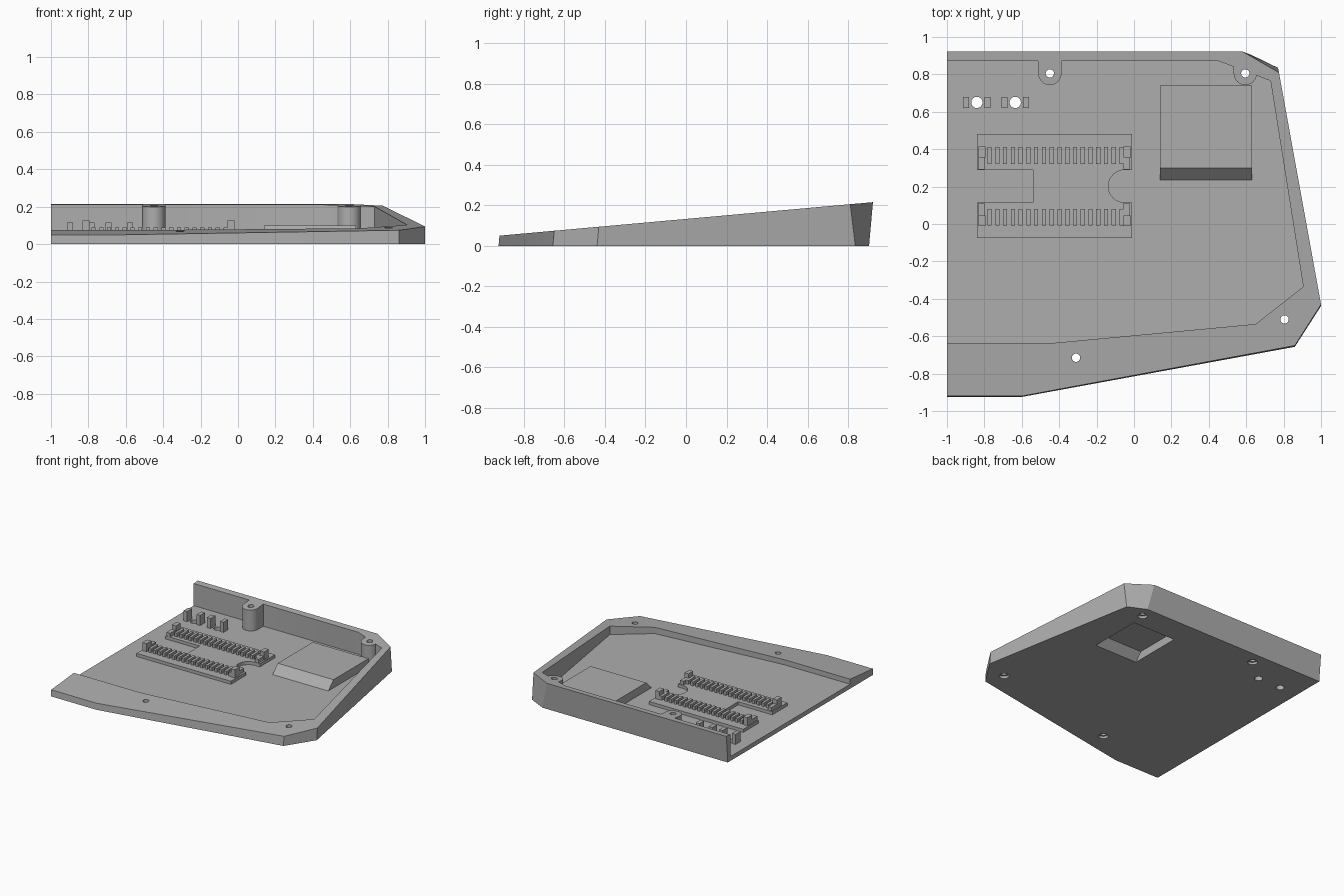
import bpy
import bmesh
from math import sin, cos, pi, radians

cube = bpy.data.objects.get("Cube")
if cube:
    bpy.data.objects.remove(cube, do_unlink=True)

GREY = (0.42, 0.42, 0.42, 1)
grey = bpy.data.materials.new("plain grey")
grey.diffuse_color = GREY
grey.use_nodes = True
grey.node_tree.nodes["Principled BSDF"].inputs["Base Color"].default_value = GREY

TILT = 0.0897
FLOOR = 0.035
PLATE_TOP = 0.06


def rim_height(y):
    return 0.05 + TILT * (y + 0.92)


def loft(name, low, high):
    """Closed solid between two matching rings of 3D points."""
    bm = bmesh.new()
    a = [bm.verts.new(p) for p in low]
    b = [bm.verts.new(p) for p in high]
    n = len(a)
    bm.faces.new(a)
    bm.faces.new(b)
    for i in range(n):
        j = (i + 1) % n
        bm.faces.new((a[i], a[j], b[j], b[i]))
    bmesh.ops.recalc_face_normals(bm, faces=bm.faces)
    mesh = bpy.data.meshes.new(name)
    bm.to_mesh(mesh)
    bm.free()
    mesh.materials.append(grey)
    ob = bpy.data.objects.new(name, mesh)
    bpy.context.collection.objects.link(ob)
    return ob


def prism(name, outline, z0, z1):
    return loft(name, [(x, y, z0) for x, y in outline],
                [(x, y, z1) for x, y in outline])


def box(name, x0, x1, y0, y1, z0, z1):
    return prism(name, [(x0, y0), (x1, y0), (x1, y1), (x0, y1)], z0, z1)


def arc(cx, cy, r, start, end, steps):
    return [(cx + r * cos(start + (end - start) * i / steps),
             cy + r * sin(start + (end - start) * i / steps))
            for i in range(steps + 1)]


def disc(name, x, y, r, z0, z1):
    return prism(name, arc(x, y, r, 0, 2 * pi, 32)[:-1], z0, z1)


def combine(target, tool, operation="DIFFERENCE"):
    """Apply a boolean and discard the tool."""
    mod = target.modifiers.new("cut", "BOOLEAN")
    mod.operation = operation
    mod.solver = "EXACT"
    mod.object = tool
    bpy.context.view_layer.objects.active = target
    bpy.ops.object.modifier_apply(modifier=mod.name)
    bpy.data.objects.remove(tool, do_unlink=True)


def ramp_block(name, x0, x1, y0, y1, z0, z1, run):
    """Block whose front face leans back."""
    return loft(name, [(x0, y0, z0), (x1, y0, z0), (x1, y1, z0), (x0, y1, z0)],
                [(x0, y0 + run, z1), (x1, y0 + run, z1), (x1, y1, z1), (x0, y1, z1)])


# Wedge-shaped tray, walls square to the tilted rim
outer = [(-1, -0.92), (-0.6, -0.92), (0.86, -0.65), (1, -0.43),
         (0.775, 0.81), (0.58, 0.922), (-1, 0.922)]
base = [(x, y - TILT * rim_height(y), 0) for x, y in outer]
base[4] = (0.77, 0.835, 0)
base[5] = (0.63, 0.903, 0)
tray = loft("tray", base, [(x, y, rim_height(y)) for x, y in outer])

# Pocket, leaving two screw bosses standing against the back wall
bosses = [(-0.45, 0.805), (0.595, 0.805)]
inner = [(-1.1, -0.635), (-0.42, -0.635), (0.65, -0.535), (0.905, -0.335),
         (0.73, 0.765), (0.45, 0.872), (-1.1, 0.872)]
pocket = prism("pocket_cutter", inner, FLOOR, 0.5)
for x, y in bosses:
    outline = arc(x, y, 0.062, pi, 2 * pi, 20) + [(x + 0.062, 1), (x - 0.062, 1)]
    combine(pocket, prism("boss_cutter", outline, -0.1, 0.7))
combine(tray, pocket)

# Raised housing, hollow underneath
combine(tray, ramp_block("housing", 0.14, 0.63, 0.22, 0.74, 0.02, 0.10, 0.08), "UNION")
combine(tray, ramp_block("recess_cutter", 0.2, 0.58, 0.235, 0.69, -0.03, 0.065, 0.08))

# Screw holes with counterbores, and plain button holes
for x, y in bosses + [(0.805, -0.51), (-0.31, -0.715)]:
    combine(tray, disc("hole_cutter", x, y, 0.022, -0.1, 0.4))
    combine(tray, disc("counterbore_cutter", x, y, 0.036, -0.1, 0.02))
for x in (-0.84, -0.635):
    combine(tray, disc("hole_cutter", x, 0.65, 0.03, -0.1, 0.4))

# Board holder plate with a slot and a round notch
plate = ([(-0.84, -0.075), (-0.01, -0.075), (-0.01, 0.115)]
         + arc(-0.05, 0.202, 0.087, 1.5 * pi, 0.5 * pi, 20)
         + [(-0.01, 0.289), (-0.01, 0.48), (-0.84, 0.48),
            (-0.84, 0.29), (-0.54, 0.29), (-0.54, 0.115), (-0.84, 0.115)])
prism("holder_plate", plate, FLOOR - 0.005, PLATE_TOP)

# Pin combs and corner clips, mirrored about the holder's middle
MIDDLE = 0.201
COUNT = 18
for side, label in ((1, "back"), (-1, "front")):
    def span(a, b):
        return sorted((MIDDLE + side * a, MIDDLE + side * b))
    y0, y1 = span(0.12, 0.21)
    for i in range(COUNT):
        x = -0.772 + i * 0.0415
        box(f"{label}_comb_tooth", x - 0.011, x + 0.011, y0, y1, PLATE_TOP - 0.003, 0.09)
    for x0, x1, step0, step1, end in ((-0.832, -0.795, -0.832, -0.8, "right"),
                                      (-0.055, -0.02, -0.055, -0.025, "left")):
        y0, y1 = span(0.155, 0.213)
        box(f"{label}_{end}_clip", x0, x1, y0, y1, PLATE_TOP - 0.003, 0.125)
        y0, y1 = span(0.09, 0.155)
        box(f"{label}_{end}_clip_foot", step0, step1, y0, y1, PLATE_TOP - 0.003, 0.09)

# Pairs of posts beside the button holes
for x in (-0.84, -0.635):
    for offset in (-0.057, 0.057):
        box("button_post", x + offset - 0.016, x + offset + 0.016,
            0.62, 0.68, FLOOR - 0.005, 0.115)

# Smooth the curved walls, keep edges crisp
bpy.ops.object.select_all(action="DESELECT")
for name in ("tray", "holder_plate"):
    ob = bpy.data.objects[name]
    ob.select_set(True)
    bpy.context.view_layer.objects.active = ob
bpy.ops.object.shade_smooth_by_angle(angle=radians(25))
